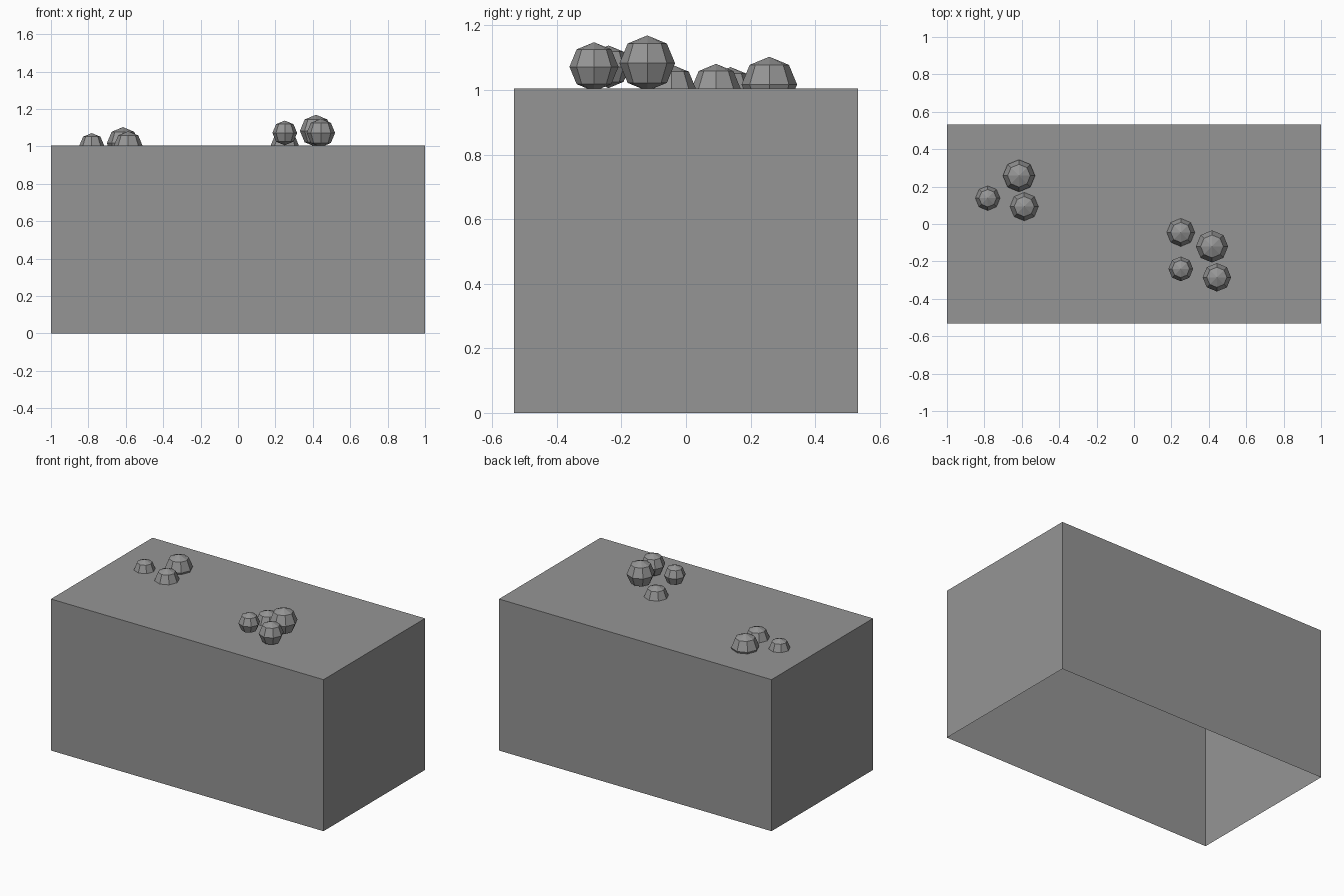
import bpy, bmesh

# Remove the default cube
cube = bpy.data.objects.get("Cube")
if cube:
    bpy.data.objects.remove(cube, do_unlink=True)

# Single grey colour
GREY = (0.3, 0.3, 0.3, 1.0)
grey = bpy.data.materials.new("plain_grey")
grey.use_nodes = True
grey.diffuse_color = GREY
grey.node_tree.nodes["Principled BSDF"].inputs["Base Color"].default_value = GREY

LENGTH, DEPTH, HEIGHT = 2.0, 1.064, 1.005


def add_object(name, bm, location):
    mesh = bpy.data.meshes.new(name)
    bm.to_mesh(mesh)
    bm.free()
    mesh.materials.append(grey)
    obj = bpy.data.objects.new(name, mesh)
    obj.location = location
    bpy.context.collection.objects.link(obj)
    return obj


# Block: thin-walled box, open underneath
bm = bmesh.new()
bmesh.ops.create_cube(bm, size=1.0)
bmesh.ops.scale(bm, vec=(LENGTH, DEPTH, HEIGHT), verts=bm.verts)
bm.normal_update()
underside = [f for f in bm.faces if f.normal.z < -0.9]
bmesh.ops.delete(bm, geom=underside, context="FACES_ONLY")
add_object("block", bm, (0, 0, HEIGHT / 2))


# Faceted balls, some resting on the block and some sunk into it
def ball(name, x, y, z, radius):
    bm = bmesh.new()
    bmesh.ops.create_uvsphere(bm, u_segments=8, v_segments=4, radius=radius)
    add_object(name, bm, (x, y, z))


LARGE, MEDIUM, SMALL = 0.086, 0.076, 0.066

# Left cluster of four
ball("left_large_ball", 0.417, -0.12, 1.083, LARGE)
ball("left_front_ball", 0.443, -0.285, 1.072, MEDIUM)
ball("left_small_ball", 0.25, -0.24, 1.072, SMALL)
ball("left_sunken_ball", 0.25, -0.045, 1.003, MEDIUM)

# Right cluster of three
ball("right_large_ball", -0.615, 0.258, 1.017, LARGE)
ball("right_medium_ball", -0.587, 0.093, 1.005, MEDIUM)
ball("right_small_ball", -0.782, 0.138, 1.005, SMALL)
